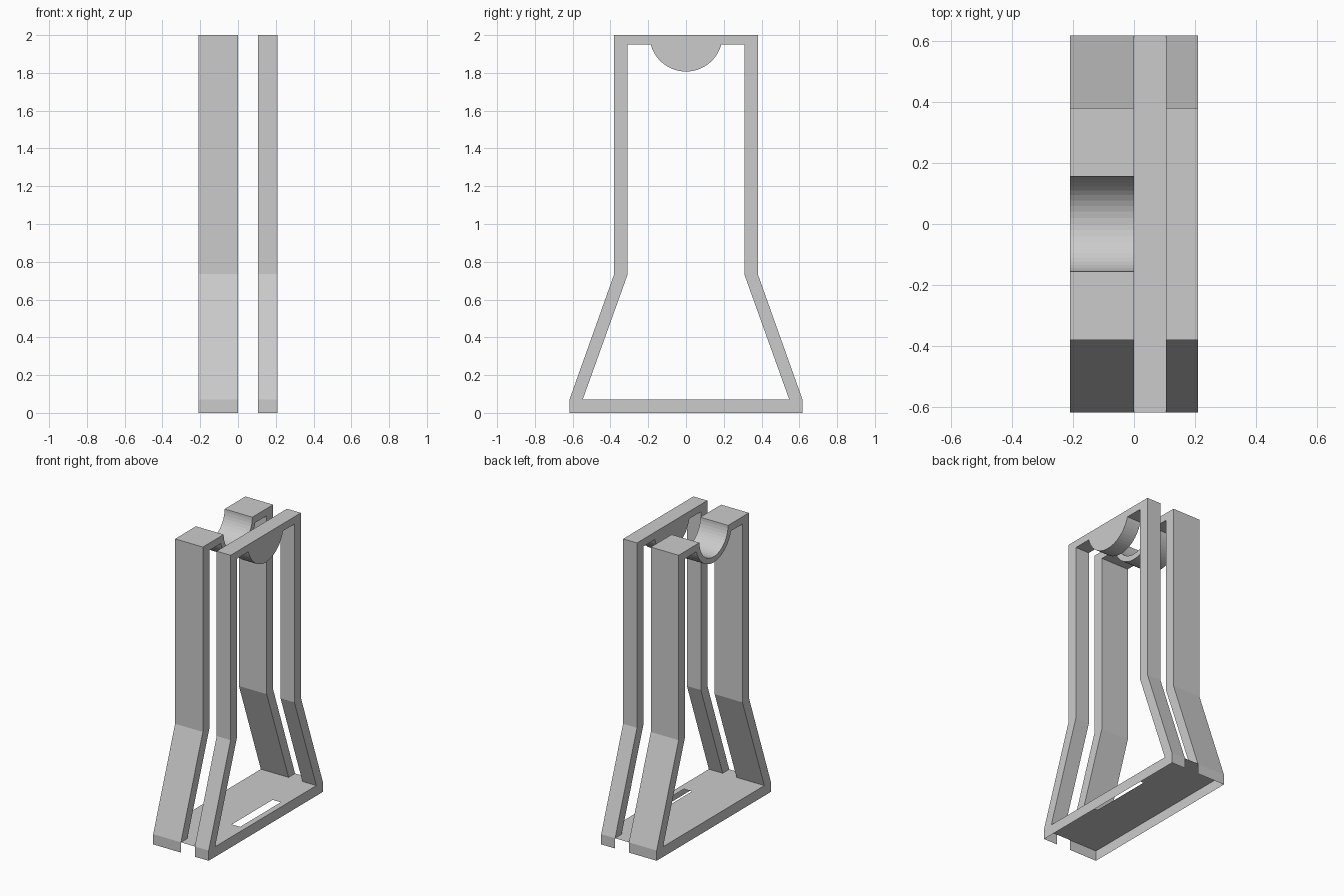
import bpy, bmesh, math

if "Cube" in bpy.data.objects:
    bpy.data.objects.remove(bpy.data.objects["Cube"])

FOOT, NECK, TOP_Y = 0.617, 0.38, 0.38
WALL, DECK_Z, BEND_Z, TOP_Z = 0.07, 0.07, 0.735, 2.0
BAR_Z, R_OUT, R_IN = 1.95, 0.193, 0.155


def finish(name, bm):
    mesh = bpy.data.meshes.new(name)
    bm.to_mesh(mesh)
    bm.free()
    obj = bpy.data.objects.new(name, mesh)
    bpy.context.collection.objects.link(obj)
    return obj


def arc(radius, start, end, steps=24):
    """Points (y, z) on a circle hanging from the top edge."""
    return [(radius * math.cos(start + (end - start) * i / steps),
             TOP_Z + radius * math.sin(start + (end - start) * i / steps))
            for i in range(steps + 1)]


def frame(name, x0, x1, trough):
    """Extrude the upright frame profile along x."""
    outer = [(FOOT, DECK_Z), (NECK, BEND_Z), (TOP_Y, TOP_Z)]
    inner = [(FOOT - WALL, DECK_Z), (NECK - WALL, BEND_Z - 0.005), (TOP_Y - WALL, BAR_Z)]
    mirror = lambda pts: [(-y, z) for y, z in reversed(pts)]
    dip = arc(R_IN, 0, -math.pi) if trough else []
    a = math.asin((TOP_Z - BAR_Z) / R_OUT)
    belly = arc(R_OUT, -math.pi + a, -a)
    prof = outer + dip + mirror(outer) + [(-y, z) for y, z in inner] + belly + inner[::-1]

    bm = bmesh.new()
    face = bm.faces.new([bm.verts.new((x0, y, z)) for y, z in prof])
    ext = bmesh.ops.extrude_face_region(bm, geom=[face], use_keep_orig=True)
    verts = [v for v in ext["geom"] if isinstance(v, bmesh.types.BMVert)]
    bmesh.ops.translate(bm, verts=verts, vec=(x1 - x0, 0, 0))
    bmesh.ops.recalc_face_normals(bm, faces=bm.faces)
    bmesh.ops.triangulate(bm, faces=[f for f in bm.faces if len(f.verts) > 4])
    return finish(name, bm)


# Wide frame with open trough, narrow frame with solid half disc
frame("wide_trough_frame", -0.21, 0.0, True)
frame("narrow_disc_frame", 0.105, 0.21, False)

# Thin base deck with a slot under the narrow frame
bm = bmesh.new()
xs = [-0.21, 0.0, 0.108, 0.17, 0.21]
ys = [-FOOT, -0.22, 0.22, FOOT]
grid = [[bm.verts.new((x, y, DECK_Z)) for y in ys] for x in xs]
for i in range(len(xs) - 1):
    for j in range(len(ys) - 1):
        if (i, j) != (2, 1):
            bm.faces.new((grid[i][j], grid[i + 1][j], grid[i + 1][j + 1], grid[i][j + 1]))
finish("base_deck", bm)

# Open-bottomed skirt, notched at the gap between the frames
bm = bmesh.new()


def panel(a, b):
    bm.faces.new([bm.verts.new(p) for p in
                  ((*a, 0), (*b, 0), (*b, DECK_Z), (*a, DECK_Z))])


panel((-0.21, FOOT), (-0.21, -FOOT))
panel((0.21, -FOOT), (0.21, FOOT))
for x0, x1 in ((-0.21, 0.0), (0.105, 0.21)):
    panel((x0, -FOOT), (x1, -FOOT))
    panel((x1, FOOT), (x0, FOOT))
bmesh.ops.remove_doubles(bm, verts=bm.verts, dist=1e-5)
finish("base_skirt", bm)
